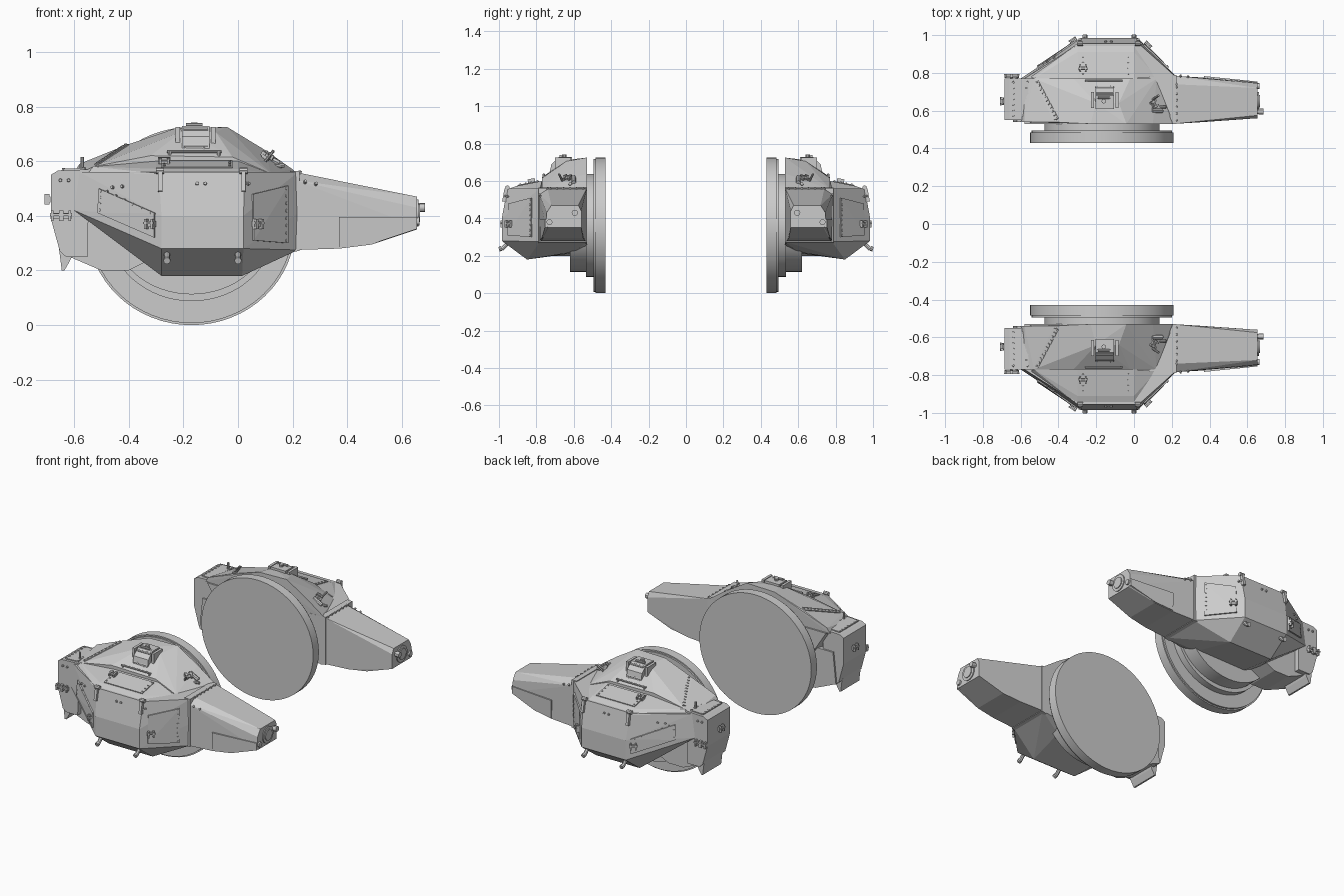
import bpy, bmesh, math
from mathutils import Vector, Matrix
from mathutils.bvhtree import BVHTree

if "Cube" in bpy.data.objects:
    bpy.data.objects.remove(bpy.data.objects["Cube"])

# Everything is modelled for the y < 0 side (outboard distance given positive) and mirrored.
def V(p):
    return Vector((p[0], -p[1], p[2]))

def finish(name, bm, smooth=False):
    bmesh.ops.recalc_face_normals(bm, faces=bm.faces)
    me = bpy.data.meshes.new(name)
    bm.to_mesh(me)
    bm.free()
    ob = bpy.data.objects.new(name, me)
    bpy.context.collection.objects.link(ob)
    m = ob.modifiers.new("mirror", 'MIRROR')
    m.use_axis = (False, True, False)
    m.use_clip = False
    m.use_mirror_merge = False
    if smooth:
        bpy.context.view_layer.objects.active = ob
        ob.select_set(True)
        bpy.ops.object.shade_smooth_by_angle(angle=math.radians(30))
        ob.select_set(False)
    return ob

def hull(name, pts):
    bm = bmesh.new()
    for p in pts:
        bm.verts.new(V(p))
    r = bmesh.ops.convex_hull(bm, input=bm.verts)
    junk = [g for g in r["geom_interior"] + r["geom_unused"] if isinstance(g, bmesh.types.BMVert)]
    bmesh.ops.delete(bm, geom=list(set(junk)), context='VERTS')
    bmesh.ops.recalc_face_normals(bm, faces=bm.faces)
    tree = BVHTree.FromBMesh(bm)
    bmesh.ops.dissolve_limit(bm, angle_limit=math.radians(2), verts=bm.verts, edges=bm.edges)
    finish(name, bm)
    return tree

def prism(name, profile, y0, y1):
    return hull(name, [(x, y, z) for x, z in profile for y in (y0, y1)])

def rod(bm, a, b, r, seg=10, r2=None):
    a, b = V(a), V(b)
    q = (b - a).to_track_quat('Z', 'Y').to_matrix().to_4x4()
    bmesh.ops.create_cone(bm, cap_ends=True, segments=seg, radius1=r, radius2=r if r2 is None else r2,
                          depth=(b - a).length, matrix=Matrix.Translation((a + b) / 2) @ q)

def frame(tree, p):
    loc, n, _, _ = tree.find_nearest(V(p))
    x = Vector((0, 0, 1)).cross(n)
    x = x.normalized() if x.length > .1 else Vector((1, 0, 0))
    y = n.cross(x)
    return Matrix.Translation(loc) @ Matrix((x, y, n)).transposed().to_4x4()

def block(bm, f, off, size):
    bmesh.ops.create_cube(bm, size=1, matrix=f @ Matrix.Translation(off) @ Matrix.Diagonal((*size, 1)))

def bolts(bm, tree, a, b, n, r=.005):
    for i in range(n):
        p = Vector(a).lerp(Vector(b), i / max(n - 1, 1))
        bmesh.ops.create_cone(bm, cap_ends=True, segments=8, radius1=r, radius2=r * .8, depth=.012,
                              matrix=frame(tree, p) @ Matrix.Translation((0, 0, .003)))

def panel(name, tree, corners, t=.008):
    c = [tree.find_nearest(V(p))[0] for p in corners]
    n = (c[2] - c[0]).cross(c[3] - c[1]).normalized()
    mid = sum(c, Vector()) / 4
    if n.dot(mid - Vector((-.13, -.65, .4))) < 0:
        n = -n
    bm = bmesh.new()
    for s, grow in ((-t, 1), (t, 1)):
        for v in c:
            bm.verts.new(v + n * s)
    bmesh.ops.convex_hull(bm, input=bm.verts)
    bmesh.ops.dissolve_limit(bm, angle_limit=.05, verts=bm.verts, edges=bm.edges)
    finish(name, bm)

# Mounting disc, lip, neck and drum
def disc(name, y0, y1, rx, rz, seg=64):
    bm = bmesh.new()
    mat = (Matrix.Translation((-.17, -(y0 + y1) / 2, .3625)) @ Matrix.Diagonal((rx, 1, rz, 1))
           @ Matrix.Rotation(math.pi / 2, 4, 'X'))
    bmesh.ops.create_cone(bm, cap_ends=True, segments=seg, radius1=1, radius2=1, depth=y1 - y0, matrix=mat)
    finish(name, bm, True)

disc("mount_disc", .43, .485, .38, .3625)
disc("mount_disc_lip", .48, .495, .372, .355)
disc("neck_ring", .49, .535, .305, .275)
disc("drum", .49, .62, .29, .25)

# Armoured hull
body = hull("hull", [
    (-.58, .53, .56), (-.58, .77, .56), (-.29, .955, .56), (.025, .955, .56), (.22, .78, .56), (.22, .53, .56),
    (-.6, .77, .42), (-.37, .925, .41), (-.28, .985, .40), (.02, .985, .40), (.22, .785, .41),
    (-.28, .985, .28), (.02, .985, .28), (.22, .78, .275), (.22, .53, .275),
    (-.28, .85, .18), (.015, .85, .18), (-.28, .6, .215), (.05, .6, .22), (-.4, .53, .28), (.05, .53, .25)])
# Roof and outboard deck
roof = hull("roof", [
    (-.6, .54, .56), (-.58, .77, .555), (.12, .77, .555), (.215, .53, .555), (-.58, .54, .59), (-.53, .77, .58),
    (-.42, .54, .655), (-.23, .53, .72), (-.04, .53, .725), (.1, .53, .64), (.2, .53, .57),
    (-.2, .64, .712), (-.08, .64, .705), (-.32, .77, .62), (-.02, .77, .615), (.08, .74, .58)])
deck = hull("deck_wedge", [(x, y, z) for x in (-.3, .0) for y, z in ((.955, .555), (.91, .572), (.77, .6), (.77, .55))]
            + [(-.53, .77, .58), (-.55, .78, .555), (.12, .78, .555)])
# Rear pod and lower fairing
pod = prism("rear_pod", [(-.685, .55), (-.66, .565), (-.545, .57), (-.55, .25), (-.63, .25), (-.652, .27), (-.685, .39)],
            .55, .77)
prism("lower_fairing", [(-.64, .26), (-.5, .2), (-.4, .2), (-.3, .25), (-.3, .45), (-.62, .45)], .54, .74)
hull("rear_hook", [(x, y, z) for y in (.58, .76) for x, z in ((-.655, .28), (-.645, .2), (-.635, .2), (-.615, .235), (-.6, .27))])
# Gun housing with lower side box and seam collar
gun = hull("gun_housing", [
    (.21, .53, .56), (.21, .74, .56), (.21, .785, .53), (.21, .785, .275), (.21, .53, .275),
    (.37, .775, .28), (.37, .54, .28), (.49, .765, .295), (.49, .55, .295),
    (.655, .575, .47), (.655, .72, .47), (.655, .745, .43), (.655, .75, .36), (.655, .735, .35), (.655, .56, .35), (.655, .56, .44)])
hull("gun_side_box", [(.37, .783, .395), (.655, .754, .395), (.655, .754, .352), (.49, .77, .297), (.37, .78, .284),
                      (.37, .7, .395), (.655, .7, .395), (.655, .7, .355), (.37, .7, .29)])
prism("seam_collar", [(.19, .565), (.225, .563), (.225, .272), (.19, .265)], .53, .789)

# Muzzle plate, port and lamps
bm = bmesh.new()
rod(bm, (.64, .65, .41), (.661, .65, .41), .05, 24)
rod(bm, (.64, .65, .41), (.666, .65, .41), .033, 24)
rod(bm, (.65, .595, .43), (.68, .595, .43), .013, 12)
rod(bm, (.66, .595, .43), (.685, .595, .43), .016, 12)
rod(bm, (.65, .73, .38), (.665, .73, .38), .016, 12)
finish("muzzle_port", bm, True)

# Sight: side cheeks, louvred window and top knob
for x in (-.228, -.098):
    prism("sight_cheek", [(x, .6), (x + .016, .6), (x + .016, .725), (x, .725)], .615, .70)
hull("sight_body", [(x, y, z) for x in (-.205, -.105) for y, z in
                    ((.61, .6), (.61, .728), (.68, .728), (.72, .69), (.735, .61))])
bm = bmesh.new()
for i in range(4):
    t = i / 3
    rod(bm, (-.2, .69 + .045 * t, .715 - .09 * t), (-.11, .69 + .045 * t, .715 - .09 * t), .008, 8)
for x in (-.195, -.125):
    rod(bm, (x, .66, .725), (x, .74, .625), .007, 8)
rod(bm, (-.16, .65, .72), (-.16, .65, .742), .012, 10)
rod(bm, (-.19, .67, .733), (-.13, .67, .733), .007, 8)
finish("sight_louvres", bm)

# Doors and plates
panel("front_door", body, [(.05, .95, .31), (.175, .82, .3), (.175, .82, .51), (.055, .95, .48)])
panel("rear_door", body, [(-.51, .83, .41), (-.3, .965, .32), (-.3, .965, .41), (-.51, .83, .5)])
panel("deck_hatch", deck, [(-.28, .9, .575), (-.02, .9, .575), (-.02, .785, .597), (-.28, .785, .597)], .005)
panel("rear_strip", roof, [(-.53, .75, .6), (-.51, .765, .6), (-.4, .56, .66), (-.425, .55, .65)], .005)
panel("pod_lid", pod, [(-.645, .57, .58), (-.56, .57, .58), (-.56, .755, .58), (-.645, .755, .58)], .006)

# Bolt rows
bm = bmesh.new()
bolts(bm, body, (.172, .83, .31), (.172, .83, .5), 8, .007)
bolts(bm, body, (-.5, .83, .42), (-.5, .83, .49), 4, .007)
bolts(bm, body, (-.48, .85, .49), (-.32, .96, .41), 6)
bolts(bm, roof, (-.52, .755, .61), (-.415, .56, .67), 11, .007)
for x in (-.64, -.565):
    bolts(bm, pod, (x, .575, .6), (x, .75, .6), 7, .007)
for x in (-.15, -.12, -.55, -.5, .05, .08):
    bolts(bm, body, (x, 1, .525), (x, 1, .525), 1, .007)
bolts(bm, deck, (-.27, .8, .62), (-.27, .89, .6), 4)
bolts(bm, deck, (-.03, .8, .62), (-.03, .89, .6), 4)
bolts(bm, gun, (.235, .55, .6), (.235, .76, .6), 7, .007)
for x, z in ((.25, .535), (.29, .53)):
    bolts(bm, gun, (x, .8, z), (x, .8, z), 1, .007)
for x, z in ((-.65, .53), (-.62, .53)):
    bolts(bm, pod, (x, .8, z), (x, .8, z), 1, .007)
finish("bolts", bm)

# Latches: base plate, two lugs and a handle bar
bm = bmesh.new()
for tree, p in ((body, (-.315, .96, .37)), (body, (.065, .94, .37)), (pod, (-.63, .8, .4)), (pod, (-.665, .8, .4)),
                (deck, (-.27, .83, .62)), (roof, (.12, .64, .64)), (pod, (-.7, .65, .46))):
    f = frame(tree, p)
    block(bm, f, (0, 0, .008), (.042, .022, .012))
    for s in (-.014, .014):
        block(bm, f, (s, 0, .014), (.009, .038, .018))
    block(bm, f, (0, .004, .02), (.045, .008, .008))
finish("latches", bm)

# Hinges on the upper edge, feet under the outer face
bm = bmesh.new()
for x in (-.285, .02):
    block(bm, frame(body, (x, 1, .53)), (0, 0, .004), (.016, .07, .022))
    rod(bm, (x - .015, .955, .565), (x + .015, .955, .565), .012, 8)
for x in (-.26, .0):
    rod(bm, (x, .95, .27), (x, .985, .235), .011, 8)
    rod(bm, (x, .985, .24), (x, .9995, .235), .013, 8)
finish("hinges_and_feet", bm)

# Roof lever, rail and rear aerial stub
bm = bmesh.new()
rod(bm, (.1, .66, .6), (.13, .68, .638), .006, 8)
rod(bm, (.095, .6, .62), (.15, .6, .592), .012, 8)
rod(bm, (.13, .62, .58), (.17, .62, .585), .008, 8)
rod(bm, (-.57, .72, .57), (-.57, .72, .615), .006, 8)
rod(bm, (-.26, .76, .635), (-.06, .76, .635), .005, 8)
for x in (-.25, -.07):
    rod(bm, (x, .76, .6), (x, .76, .637), .006, 8)
finish("roof_fittings", bm)
